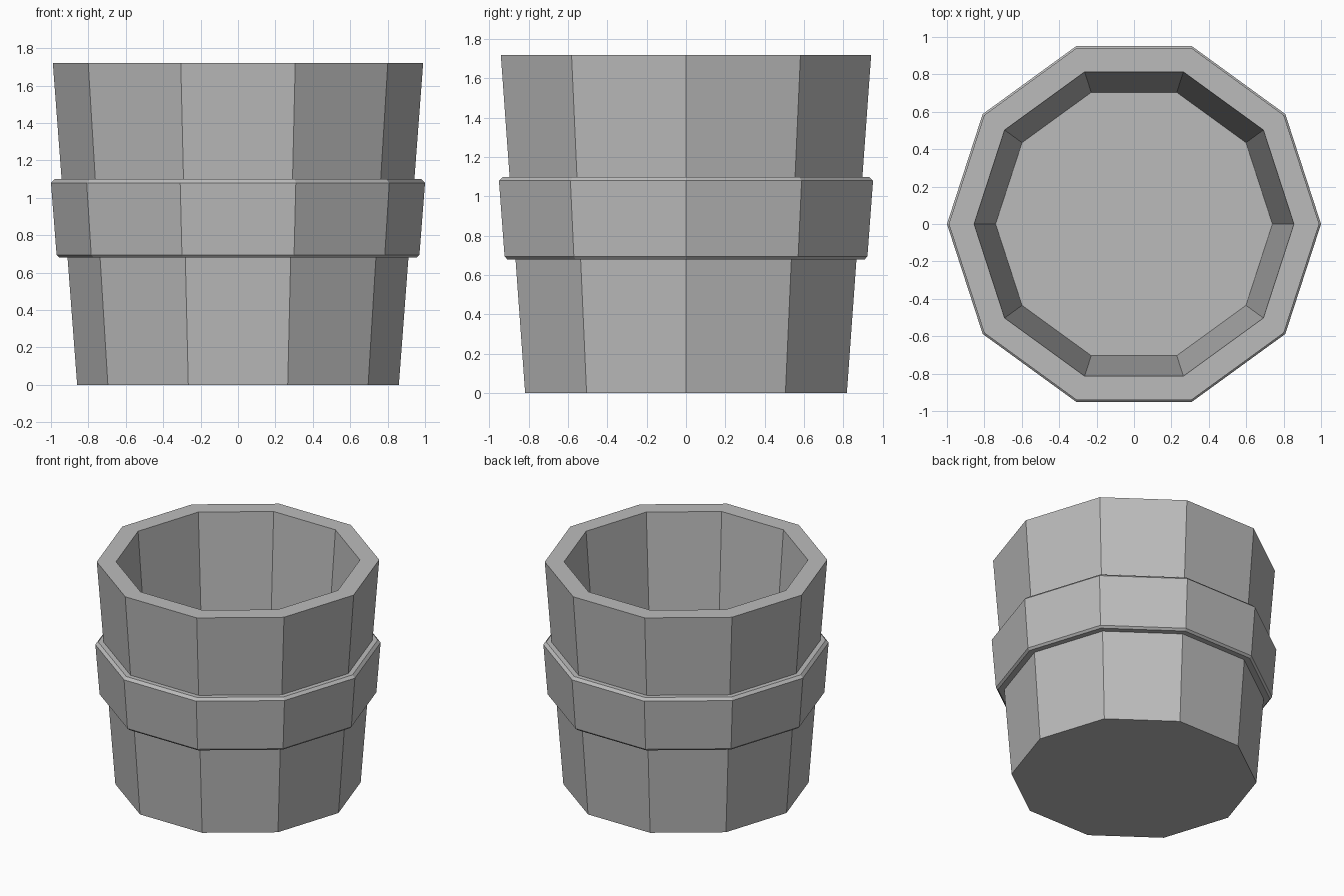
import bpy, bmesh
from math import cos, sin, tau

SIDES = 10

cube = bpy.data.objects.get("Cube")
if cube:
    bpy.data.objects.remove(cube, do_unlink=True)

grey = bpy.data.materials.new("plain_grey")
grey.use_nodes = True
colour = (0.5, 0.5, 0.5, 1)
grey.diffuse_color = colour
grey.node_tree.nodes["Principled BSDF"].inputs["Base Color"].default_value = colour


def lathe(name, profile, closed):
    """Turn (radius, z) points into a ten-sided part; open ends are capped."""
    bm = bmesh.new()
    rings = [[bm.verts.new((r * cos(tau * i / SIDES), r * sin(tau * i / SIDES), z))
              for i in range(SIDES)] for r, z in profile]
    pairs = list(zip(rings, rings[1:]))
    if closed:
        pairs.append((rings[-1], rings[0]))
    else:
        bm.faces.new(rings[0])
        bm.faces.new(rings[-1])
    for a, b in pairs:
        for i in range(SIDES):
            j = (i + 1) % SIDES
            bm.faces.new((a[i], a[j], b[j], b[i]))
    bmesh.ops.recalc_face_normals(bm, faces=bm.faces)
    mesh = bpy.data.meshes.new(name)
    bm.to_mesh(mesh)
    bm.free()
    mesh.materials.append(grey)
    obj = bpy.data.objects.new(name, mesh)
    bpy.context.collection.objects.link(obj)
    return obj


# Tapered tub: base, outer wall, rim, inner wall, floor
lathe("tub", [(0.86, 0), (0.99, 1.72), (0.855, 1.72), (0.74, 0.2)], closed=False)

# Raised hoop with chamfered edges, seated in the wall
lathe("hoop", [(0.90, 0.68), (0.955, 0.68), (0.97, 0.695), (1.0, 1.08),
               (0.98, 1.1), (0.93, 1.1)], closed=True)
